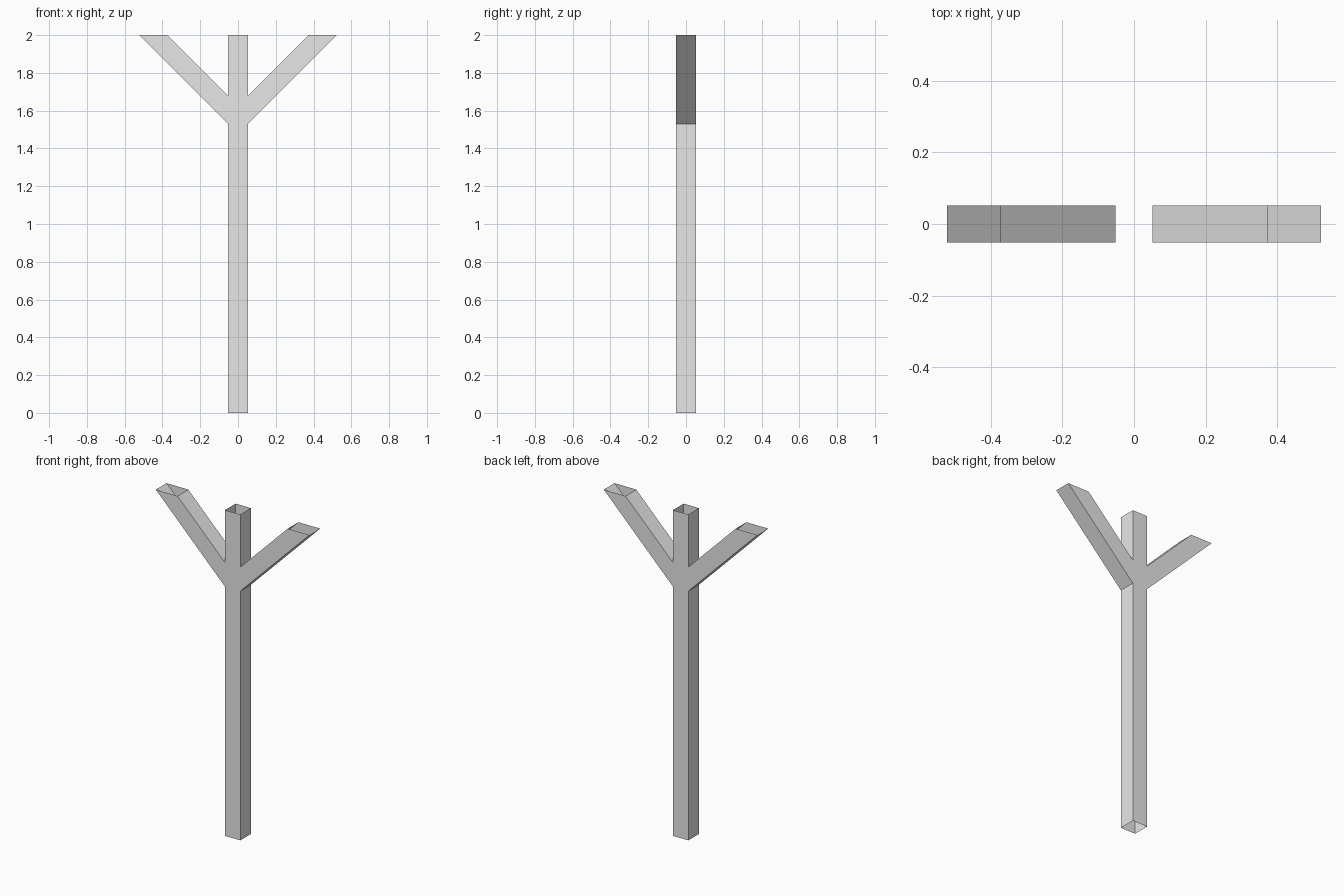
import bpy
import bmesh
from mathutils import Vector

cube = bpy.data.objects.get("Cube")
if cube:
    bpy.data.objects.remove(cube, do_unlink=True)

HALF = 0.052            # half thickness of the square tube
TOP = 2.0
ARM_IN, ARM_OUT = 0.374, 0.522          # arm opening at the top
FORK_LOW = TOP - (ARM_OUT - HALF)       # arms rise at 45 degrees
FORK_HIGH = TOP - (ARM_IN - HALF)

grey = bpy.data.materials.new("light_grey")
grey.use_nodes = True
grey.diffuse_color = (0.8, 0.8, 0.8, 1)
grey.node_tree.nodes["Principled BSDF"].inputs["Base Color"].default_value = (0.8, 0.8, 0.8, 1)

bm = bmesh.new()


def panel(*points):
    bm.faces.new([bm.verts.new((x, -HALF, z)) for x, z in points])


# Front sheet: post sections
levels = [0, FORK_LOW, FORK_HIGH, TOP]
for low, high in zip(levels, levels[1:]):
    panel((-HALF, low), (HALF, low), (HALF, high), (-HALF, high))

# Front sheet: slanted arms on both sides
for side in (1, -1):
    arm = [(side * HALF, FORK_LOW), (side * ARM_OUT, TOP),
           (side * ARM_IN, TOP), (side * HALF, FORK_HIGH)]
    panel(*arm[::side])
bmesh.ops.remove_doubles(bm, verts=bm.verts, dist=0.0001)

# Pull the sheet back into a hollow forked tube
result = bmesh.ops.extrude_face_region(bm, geom=bm.faces[:], use_keep_orig=True)
back = [g for g in result["geom"] if isinstance(g, bmesh.types.BMVert)]
bmesh.ops.translate(bm, verts=back, vec=Vector((0, 2 * HALF, 0)))
bmesh.ops.recalc_face_normals(bm, faces=bm.faces)

# Leave the foot and the three tips open
ends = [f for f in bm.faces
        if all(v.co.z < 0.001 for v in f.verts)
        or all(v.co.z > TOP - 0.001 for v in f.verts)]
bmesh.ops.delete(bm, geom=ends, context="FACES")

mesh = bpy.data.meshes.new("forked_post")
bm.to_mesh(mesh)
bm.free()
mesh.materials.append(grey)
post = bpy.data.objects.new("forked_post", mesh)
bpy.context.collection.objects.link(post)
